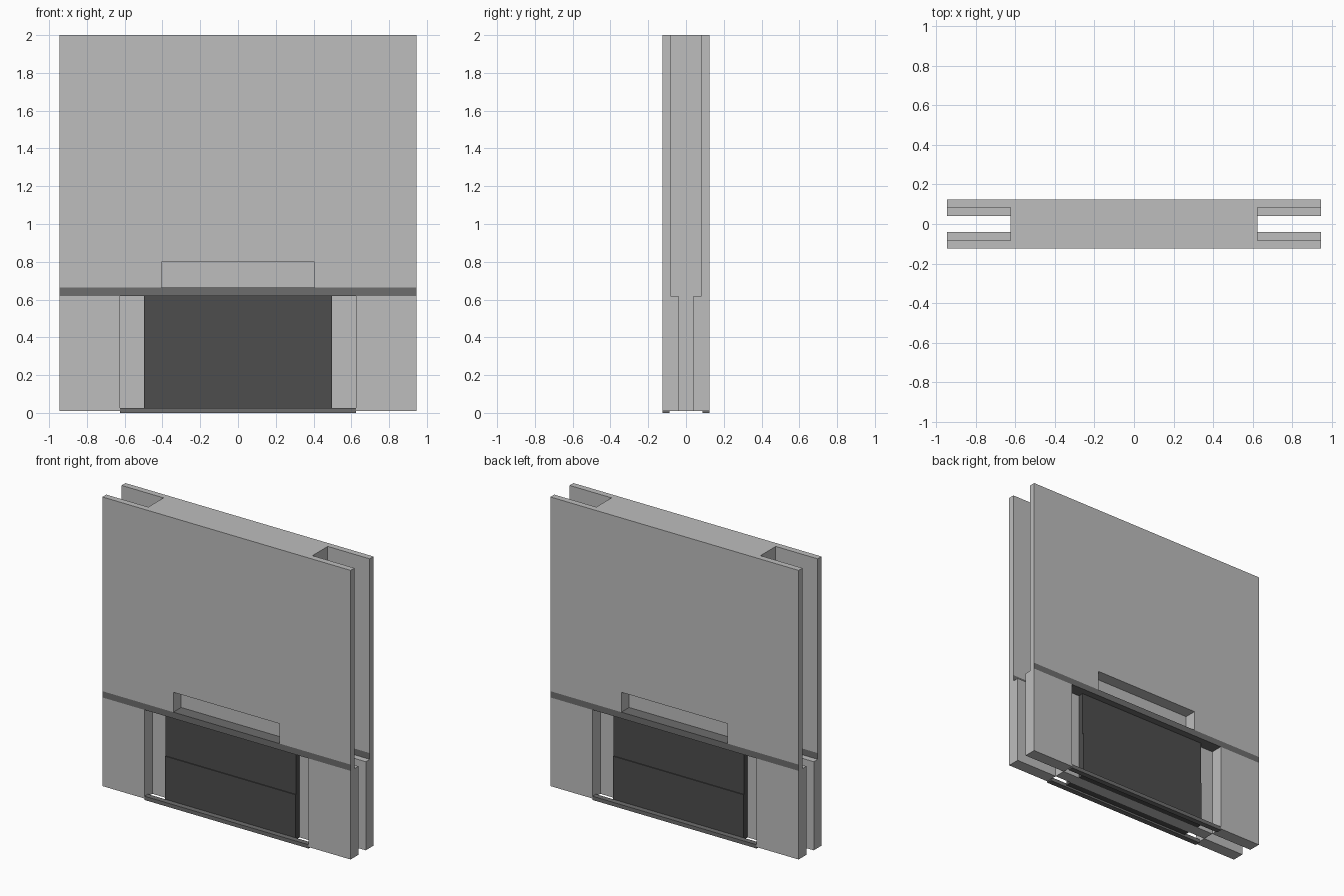
import bpy, bmesh

if "Cube" in bpy.data.objects:
    bpy.data.objects.remove(bpy.data.objects["Cube"])


def make_mat(name, v):
    m = bpy.data.materials.new(name)
    m.diffuse_color = (v, v, v, 1)
    m.use_nodes = True
    m.node_tree.nodes["Principled BSDF"].inputs["Base Color"].default_value = m.diffuse_color
    return m


LIGHT = make_mat("light grey", 0.515)
MID = make_mat("mid grey", 0.155)
DARK = make_mat("dark grey", 0.075)


def plate(name, outline, y0, y1, mats, mirror=True, light_ends=False):
    """Extrude an x-z outline from y0 to y1, optionally mirrored front to back."""
    bm = bmesh.new()
    face = bm.faces.new([bm.verts.new((x, y0, z)) for x, z in outline])
    ext = bmesh.ops.extrude_face_region(bm, geom=[face])
    for v in ext["geom"]:
        if isinstance(v, bmesh.types.BMVert):
            v.co.y = y1
    bmesh.ops.recalc_face_normals(bm, faces=bm.faces[:])
    if light_ends:
        for f in bm.faces:
            f.material_index = 1 if abs(f.normal.x) > 0.5 else 0
    me = bpy.data.meshes.new(name)
    bm.to_mesh(me)
    bm.free()
    for m in mats:
        me.materials.append(m)
    ob = bpy.data.objects.new(name, me)
    bpy.context.collection.objects.link(ob)
    if mirror:
        mod = ob.modifiers.new("front_back", 'MIRROR')
        mod.use_axis = (False, True, False)
    return ob


def rect(x0, x1, z0, z1):
    return [(x0, z0), (x1, z0), (x1, z1), (x0, z1)]


def notched(half, z0, z1, notch_half, notch_top):
    return [(-half, z0), (-notch_half, z0), (-notch_half, notch_top),
            (notch_half, notch_top), (notch_half, z0), (half, z0),
            (half, z1), (-half, z1)]


W, CORE = 0.945, 0.625          # half widths of the panels and the core
OUT, MIDY, IN = -0.125, -0.083, -0.04
BEAM0, BEAM1, TOP = 0.62, 0.663, 2.0

# Central web between the two sides
plate("core", rect(-CORE, CORE, 0.01, TOP), IN, -IN, [LIGHT], mirror=False)

# Upper panels with the handle niche, and the filler behind them
plate("upper_panel", notched(W, BEAM1, TOP, 0.405, 0.80), OUT, MIDY, [LIGHT])
plate("upper_filler", notched(CORE, BEAM1, TOP, 0.405, 0.80), MIDY, IN, [LIGHT])

# Dark cross beam below the niche
plate("beam", rect(-W, W, BEAM0, BEAM1), OUT, MIDY, [MID, LIGHT], light_ends=True)
plate("beam_filler", rect(-CORE, CORE, BEAM0, BEAM1), MIDY, IN, [MID, LIGHT], light_ends=True)

# Lower side plates
for side, s in (("left", -1), ("right", 1)):
    a, b = sorted((s * CORE, s * W))
    plate("lower_plate_" + side, rect(a, b, 0.01, BEAM0), OUT, IN, [LIGHT])

# Recessed box: upper half slightly set back from the lower half
plate("box_upper", rect(-0.497, 0.497, 0.32, BEAM0), -0.078, IN, [DARK])
plate("box_lower", rect(-0.497, 0.497, 0.01, 0.32), -0.084, IN, [DARK])

# Bottom rail closing the recess
plate("bottom_rail", rect(-CORE, CORE, 0.0, 0.026), OUT, -0.088, [MID])
